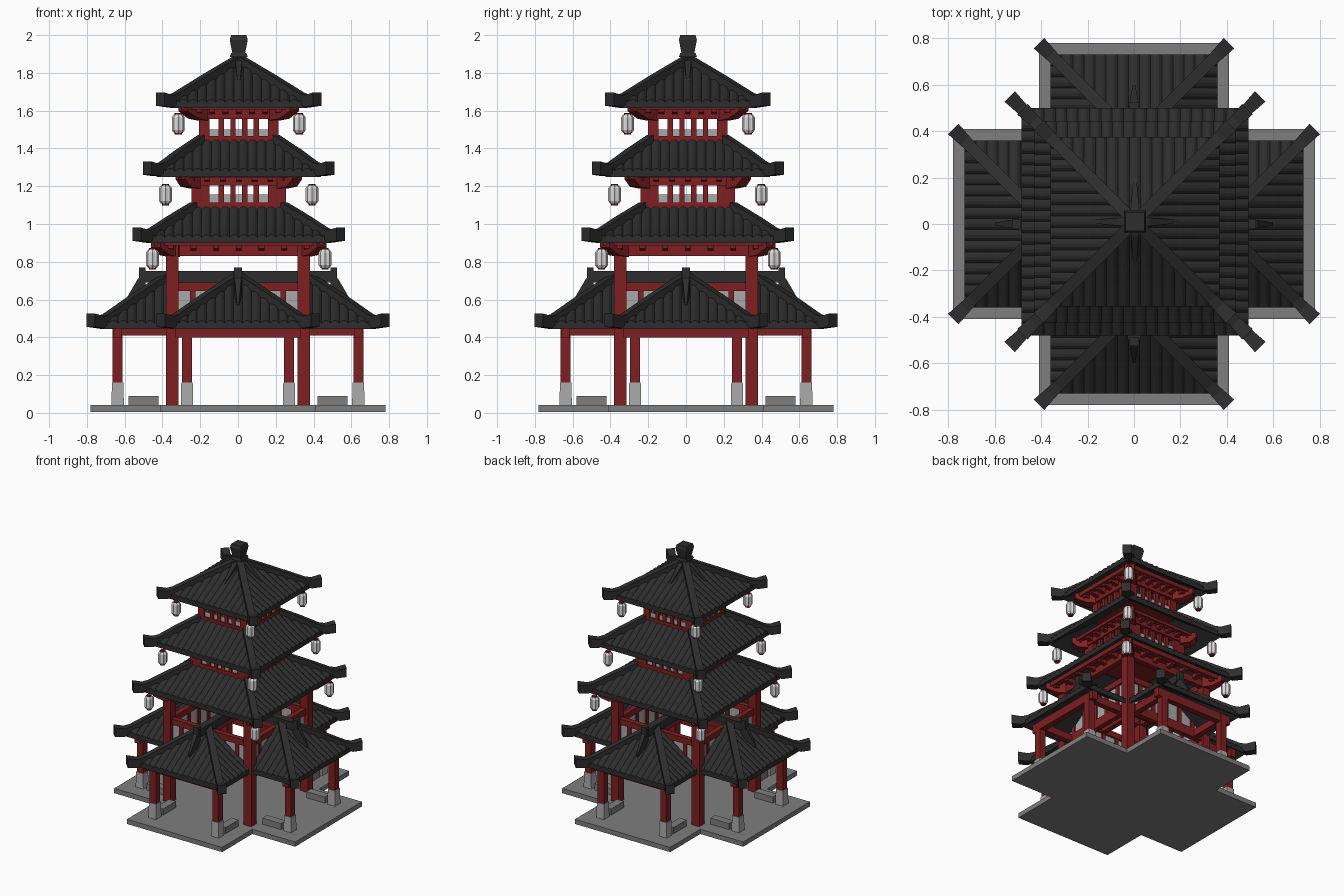
import bpy, bmesh, math
from mathutils import Matrix, Vector

if "Cube" in bpy.data.objects:
    bpy.data.objects.remove(bpy.data.objects["Cube"])


def mat(name, r, g, b):
    m = bpy.data.materials.new(name)
    m.diffuse_color = (r, g, b, 1)
    m.use_nodes = True
    m.node_tree.nodes["Principled BSDF"].inputs["Base Color"].default_value = m.diffuse_color
    return m


RED = mat("red_timber", 0.21, 0.014, 0.015)
TILE = mat("charcoal_tile", 0.026, 0.026, 0.026)
FLOOR = mat("paving_grey", 0.21, 0.21, 0.21)
STONE = mat("pale_stone", 0.40, 0.40, 0.40)
PAPER = mat("lantern_paper", 0.72, 0.72, 0.72)
SHIFT = (0.004, 0.01, 0)          # upper storeys sit very slightly off centre


def rot(bm, verts, deg):
    bmesh.ops.rotate(bm, verts=verts, cent=(0, 0, 0), matrix=Matrix.Rotation(math.radians(deg), 3, 'Z'))


def make(name, material, bm, sides=4, loc=(0, 0, 0)):
    """Finish an object; with sides=4 repeat the geometry round the z axis."""
    if sides == 4:
        src = bm.verts[:] + bm.edges[:] + bm.faces[:]
        for k in (90, 180, 270):
            d = bmesh.ops.duplicate(bm, geom=src)
            rot(bm, [g for g in d["geom"] if isinstance(g, bmesh.types.BMVert)], k)
    bmesh.ops.remove_doubles(bm, verts=bm.verts, dist=1e-5)
    me = bpy.data.meshes.new(name)
    bm.to_mesh(me)
    bm.free()
    me.materials.append(material)
    ob = bpy.data.objects.new(name, me)
    ob.location = loc
    bpy.context.collection.objects.link(ob)


def box(bm, x0, x1, y0, y1, z0, z1, taper=1.0):
    cx, cy = (x0 + x1) / 2, (y0 + y1) / 2
    vs = bmesh.ops.create_cube(bm, size=1)["verts"]
    for v in vs:
        s = taper if v.co.z > 0 else 1
        v.co = (cx + v.co.x * (x1 - x0) * s, cy + v.co.y * (y1 - y0) * s, z1 if v.co.z > 0 else z0)


def post(bm, x, y, w, z0, z1, taper=1.0):
    box(bm, x - w / 2, x + w / 2, y - w / 2, y + w / 2, z0, z1, taper)


def sweep(bm, direction, sections, origin=(0, 0)):
    """Rectangular bar along a plan direction; sections are (reach, z, half width, half height)."""
    d = Vector((*direction, 0))
    p = Vector((-d.y, d.x, 0)).normalized()
    o = Vector((*origin, 0))
    rings = []
    for r, z, w, h in sections:
        rings.append([bm.verts.new(o + d * r + p * (w * a) + Vector((0, 0, z + h * b)))
                      for a, b in ((-1, -1), (1, -1), (1, 1), (-1, 1))])
    for A, B in zip(rings, rings[1:]):
        for i in range(4):
            bm.faces.new((A[i], A[(i + 1) % 4], B[(i + 1) % 4], B[i]))
    bm.faces.new(rings[0][::-1])
    bm.faces.new(rings[-1])


def slope(bm, half, top, z0, z1, lo=-9, hi=9, turn=0, thick=0.03):
    """One hipped roof face with rounded tile columns, lip and underside."""
    seg, rows = 4, 3
    n = round(2 * half / 0.048) * seg
    made, cols = [], []
    for i in range(n + 1):
        u = -half + 2 * half * i / n
        if not lo <= u <= hi:
            continue
        dt = max(abs(u), top)
        bump = 0.014 * abs(math.sin(math.pi * i / seg)) ** 0.7
        col = []
        for j in range(rows + 1):
            d = half + (dt - half) * j / rows
            t = (half - d) / (half - top)
            col.append((u, -d, z0 + (z1 - z0) * t - 0.03 * t * (1 - t) + bump))
        col.insert(0, (u, -half, z0 - thick))
        col.insert(0, (u, -dt, z0 - thick + (z1 - z0) * (half - dt) / (half - top)))
        cols.append([bm.verts.new(c) for c in col])
        made += cols[-1]
    for A, B in zip(cols, cols[1:]):
        for j in range(rows + 2):
            bm.faces.new((A[j], B[j], B[j + 1], A[j + 1]))
    rot(bm, made, turn)


def hip(bm, sx, half, top, z0, z1):
    mid = (half + top) / 2
    sweep(bm, (sx, -1), [(top, z1 + .005, .025, .025), (mid, (z0 + z1) / 2 + .007, .025, .025),
                         (half - .03, z0 + .022, .025, .025), (half, z0 + .005, .027, .032),
                         (half + .05, z0 + .016, .032, .035)])


# paved cross-shaped floor
bm = bmesh.new()
pts = []
for sx, sy, flip in ((1, 1, 0), (-1, 1, 1), (-1, -1, 0), (1, -1, 1)):
    c = [(sx * .78, sy * .41), (sx * .41, sy * .41), (sx * .41, sy * .78)]
    pts += c[::-1] if flip else c
f = bm.faces.new([bm.verts.new((x, y, 0.005)) for x, y in pts])
ext = bmesh.ops.extrude_face_region(bm, geom=[f])["geom"]
bmesh.ops.translate(bm, vec=(0, 0, .037), verts=[g for g in ext if isinstance(g, bmesh.types.BMVert)])
bmesh.ops.recalc_face_normals(bm, faces=bm.faces)
make("paved_floor", FLOOR, bm, 1)

# benches and stone feet of the porch posts
bm = bmesh.new()
for s in (-1, 1):
    box(bm, s * .27 - .03, s * .27 + .03, -.58, -.42, .04, .09)
make("benches", FLOOR, bm)
bm = bmesh.new()
for s in (-1, 1):
    post(bm, s * .27, -.637, .066, .04, .16, .92)
make("post_feet", STONE, bm)

# porch posts and beams
bm = bmesh.new()
for s in (-1, 1):
    post(bm, s * .27, -.637, .053, .15, .46)
    box(bm, s * .27 - .022, s * .27 + .022, -.66, -.33, .41, .465)
box(bm, -.33, .33, -.66, -.615, .40, .465)
make("porch_frame", RED, bm)

# main corner pillars
bm = bmesh.new()
post(bm, -.348, -.348, .066, .04, .89)
make("main_pillars", RED, bm)

# inner wall above the porch beams: rails, studs and pale panels
bm = bmesh.new()
box(bm, -.34, .34, -.365, -.325, .645, .69)
box(bm, -.34, .34, -.365, -.325, .40, .47)
for x in (-.24, -.12, 0, .12, .24):
    box(bm, x - .015, x + .015, -.36, -.33, .46, .65)
box(bm, -.02, .02, -.34, 0, .65, .69)
make("inner_wall_frame", RED, bm)
bm = bmesh.new()
box(bm, -.33, .33, -.349, -.341, .46, .65)
make("inner_wall_panels", STONE, bm)

# porch roofs: front face, two half side faces, hips
bm = bmesh.new()
slope(bm, .36, 0, .475, .72)
slope(bm, .36, 0, .475, .72, hi=.03, turn=90)
slope(bm, .36, 0, .475, .72, lo=-.03, turn=-90)
for s in (-1, 1):
    hip(bm, s, .36, .0, .475, .715)
bmesh.ops.translate(bm, verts=bm.verts, vec=(0, -.37, 0))
make("porch_roofs", TILE, bm)

# porch ridges with end ornament
bm = bmesh.new()
sweep(bm, (0, -1), [(0, .72, .027, .03), (.50, .72, .027, .03)])
sweep(bm, (0, -1), [(.49, .735, .022, .035), (.525, .735, .022, .035)])
sweep(bm, (0, -1), [(.49, .70, .022, .04), (.53, .66, .018, .05), (.60, .57, .006, .02)])
make("porch_ridges", TILE, bm)

# upper roofs: half width, inner width, eave height, top height
ROOFS = [(.49, .24, .93, 1.085), (.435, .20, 1.28, 1.44), (.365, .0, 1.645, 1.865)]
for k, (half, top, z0, z1) in enumerate(ROOFS):
    bm = bmesh.new()
    slope(bm, half, top, z0, z1)
    hip(bm, 1, half, top, z0, z1)
    if k == 2:
        sweep(bm, (0, -1), [(.0, 1.86, .02, .02), (.06, 1.835, .018, .025), (.20, 1.735, .006, .015)])
    make("roof_tier_%d" % (k + 1), TILE, bm, loc=SHIFT)

# finial
bm = bmesh.new()
post(bm, 0, 0, .06, 1.84, 1.89)
post(bm, 0, 0, .095, 1.885, 1.905, .85)
post(bm, 0, 0, .068, 1.905, 1.975, 1.4)
post(bm, 0, 0, .095, 1.975, 2.0, .85)
make("finial", TILE, bm, 1, SHIFT)

# stepped eave beams and brackets: wall line, outer line, bottom, top
for k, (w, o, z0, z1) in enumerate([(.36, .43, .83, .92), (.25, .30, 1.205, 1.27), (.21, .285, 1.555, 1.64)]):
    bm = bmesh.new()
    m = (z0 + z1) / 2
    box(bm, -w - .02, w + .02, -w - .01, -w + .03, z0, m + .01)
    box(bm, -o - .02, o + .02, -o - .015, -o + .025, m + .01, z1)
    n = 3
    for i in range(-n, n + 1):
        x = i * w / n
        sweep(bm, (0, -1), [(w - .02, m, .015, .02), (o, m + .01, .015, .015)], (x, 0))
    sweep(bm, (1, -1), [(w - .02, m - .01, .04, .04), (w + .03, m - .005, .04, .035),
                        (o + .01, m + .02, .035, .02)])
    make("eave_brackets_%d" % (k + 1), RED, bm, loc=SHIFT)

# upper storeys: open barred windows with pale sill panels
for k, (w, z0, a, g, b, z1) in enumerate([(.25, 1.07, 1.115, 1.155, 1.205, 1.27),
                                          (.21, 1.42, 1.465, 1.50, 1.555, 1.64)]):
    bm = bmesh.new()
    box(bm, -w, w, -w, -w + .03, z0, a)
    box(bm, -w, w, -w, -w + .03, b, z1)
    for s in (-1, 1):
        box(bm, *sorted((s * .155, s * w)), -w, -w + .03, a, b)
    for x in (-.093, -.031, .031, .093):
        box(bm, x - .014, x + .014, -w + .002, -w + .028, a, b)
    make("storey_wall_%d" % (k + 2), RED, bm, loc=SHIFT)
    bm = bmesh.new()
    box(bm, -.155, .155, -w + .012, -w + .02, a, g)
    make("window_panels_%d" % (k + 2), STONE, bm, loc=SHIFT)
    bm = bmesh.new()
    box(bm, -w + .01, w - .01, -w + .01, w - .01, z0, z0 + .015)
    make("storey_floor_%d" % (k + 2), RED, bm, 1, SHIFT)

# pleated lanterns under the roof corners
body, caps = bmesh.new(), bmesh.new()
for r, z in ((.457, .76), (.388, 1.10), (.32, 1.475)):
    rings = []
    for dz, s in ((.008, .7), (.022, 1), (.09, 1), (.104, .7)):
        rings.append([body.verts.new((r + math.cos(i * math.pi / 8) * s * (.034 - .005 * (i % 2)),
                                      -r + math.sin(i * math.pi / 8) * s * (.034 - .005 * (i % 2)),
                                      z + dz)) for i in range(16)])
    for A, B in zip(rings, rings[1:]):
        for i in range(16):
            body.faces.new((A[i], A[(i + 1) % 16], B[(i + 1) % 16], B[i]))
    body.faces.new(rings[0][::-1])
    body.faces.new(rings[-1])
    for zc in (z + .004, z + .108):
        bmesh.ops.create_cone(caps, cap_ends=True, segments=8, radius1=.019, radius2=.019, depth=.01,
                              matrix=Matrix.Translation((r, -r, zc)))
make("lantern_bodies", PAPER, body, loc=SHIFT)
make("lantern_caps", RED, caps, loc=SHIFT)
